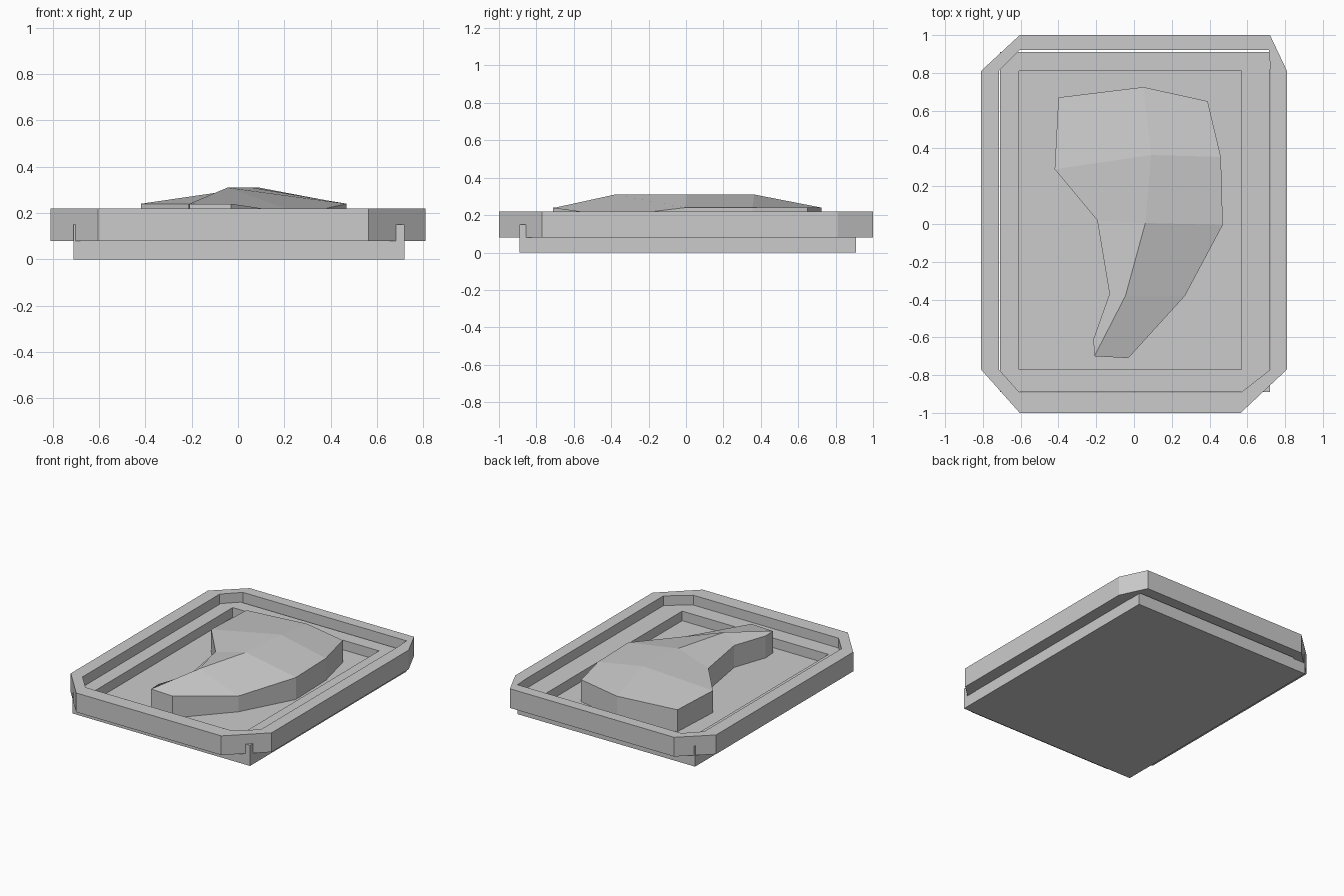
import bpy, bmesh

if "Cube" in bpy.data.objects:
    bpy.data.objects.remove(bpy.data.objects["Cube"])


def finish(name, bm):
    bmesh.ops.recalc_face_normals(bm, faces=bm.faces[:])
    mesh = bpy.data.meshes.new(name)
    bm.to_mesh(mesh)
    bm.free()
    ob = bpy.data.objects.new(name, mesh)
    bpy.context.collection.objects.link(ob)
    return ob


def loft(name, sections, closed=False):
    """Skin a list of (outline, z) loops; cap the ends or join last to first."""
    bm = bmesh.new()
    loops = [[bm.verts.new((x, y, z)) for x, y in pts] for pts, z in sections]
    pairs = list(zip(loops, loops[1:]))
    if closed:
        pairs.append((loops[-1], loops[0]))
    else:
        bm.faces.new(loops[0])
        bm.faces.new(loops[-1])
    for a, b in pairs:
        n = len(a)
        for i in range(n):
            j = (i + 1) % n
            bm.faces.new((a[i], a[j], b[j], b[i]))
    return finish(name, bm)


def rect(x0, x1, y0, y1):
    return [(x0, y0), (x1, y0), (x1, y1), (x0, y1)]


# Base tray: rectangular block with a sunken floor
base = rect(-0.71, 0.72, -0.89, 0.91)
recess = rect(-0.61, 0.57, -0.77, 0.81)
loft("base_tray", [(base, 0), (base, 0.15), (recess, 0.15), (recess, 0.08)])


# Outer rim: frame with cut corners
def cut_frame(x0, x1, y0, y1, x_back):
    return [(-0.605, y0), (0.565, y0), (x1, -0.77), (x1, 0.81),
            (x_back, y1), (-0.605, y1), (x0, 0.81), (x0, -0.77)]


outer = cut_frame(-0.81, 0.81, -1.0, 1.0, 0.72)
inner = cut_frame(-0.715, 0.722, -0.893, 0.92, 0.715)
loft("outer_rim", [(outer, 0.08), (outer, 0.22), (inner, 0.22), (inner, 0.08)], closed=True)

# Raised faceted relief: outline points, then three ridge points
outline = [(-0.40, 0.67, 0.24), (0.05, 0.725, 0.24), (0.39, 0.65, 0.24), (0.46, 0.355, 0.24),
           (0.47, -0.005, 0.24), (0.27, -0.38, 0.195), (-0.03, -0.71, 0.24), (-0.21, -0.70, 0.24),
           (-0.215, -0.61, 0.24), (-0.13, -0.37, 0.24), (-0.195, 0.02, 0.24), (-0.42, 0.29, 0.24)]
ridge = [(0.09, 0.365, 0.31), (0.06, 0.005, 0.31), (-0.045, -0.38, 0.31)]
facets = [(0, 1, 12, 11), (1, 2, 3, 12), (3, 4, 13, 12), (11, 12, 13, 10),
          (10, 13, 14, 9), (4, 5, 14, 13), (5, 6, 7, 14), (9, 14, 7, 8)]
bm = bmesh.new()
top = [bm.verts.new(p) for p in outline + ridge]
for f in facets:
    bm.faces.new([top[i] for i in f])
n = len(outline)
foot = [bm.verts.new((x, y, 0.08)) for x, y, z in outline]
for i in range(n):
    j = (i + 1) % n
    bm.faces.new((top[i], top[j], foot[j], foot[i]))
bm.faces.new(foot)
finish("raised_relief", bm)
